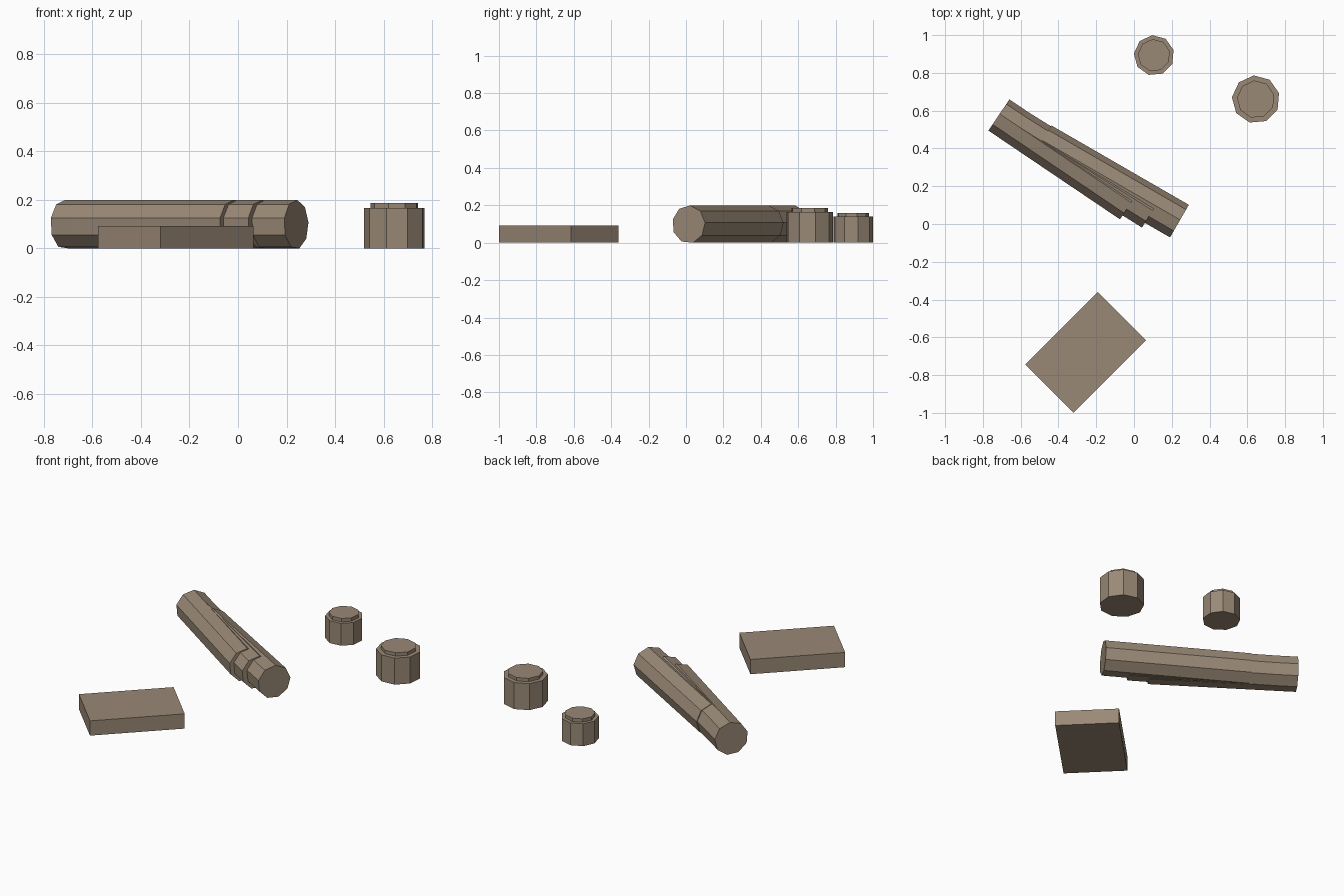
import bpy, bmesh, math
from mathutils import Matrix

if "Cube" in bpy.data.objects:
    bpy.data.objects.remove(bpy.data.objects["Cube"])

SIDES, TWIST = 9, math.radians(15)

wood = bpy.data.materials.new("brown_wood")
wood.diffuse_color = (0.32, 0.25, 0.18, 1)
wood.use_nodes = True
wood.node_tree.nodes["Principled BSDF"].inputs["Base Color"].default_value = wood.diffuse_color


def lathe(name, rings, matrix):
    """Closed nine-sided solid from (radius, height) rings along local z."""
    bm = bmesh.new()
    loops = []
    for r, h in rings:
        angles = [TWIST + 2 * math.pi * i / SIDES for i in range(SIDES)]
        loops.append([bm.verts.new((r * math.cos(a), r * math.sin(a), h)) for a in angles])
    for low, high in zip(loops, loops[1:]):
        for i in range(SIDES):
            j = (i + 1) % SIDES
            bm.faces.new((low[i], low[j], high[j], high[i]))
    bm.faces.new(loops[0][::-1])
    bm.faces.new(loops[-1])
    finish(name, bm, matrix)


def finish(name, bm, matrix):
    bm.transform(matrix)
    bmesh.ops.recalc_face_normals(bm, faces=bm.faces[:])
    mesh = bpy.data.meshes.new(name)
    bm.to_mesh(mesh)
    bm.free()
    mesh.materials.append(wood)
    bpy.context.collection.objects.link(bpy.data.objects.new(name, mesh))


# Stumps with a smaller raised cut face
for name, x, y, r, cap_r, h, top in (
        ("large_stump", 0.645, 0.66, 0.127, 0.10, 0.165, 0.186),
        ("small_stump", 0.106, 0.893, 0.107, 0.086, 0.139, 0.16)):
    lathe(name, [(r, 0), (r, h), (cap_r, h), (cap_r, top)],
          Matrix.Translation((x, y, 0)))

# Three overlapping fallen logs, fanned slightly
LOG_R, LOG_LEN = 0.1015, 0.84
# local x -> front side, local y -> up, local z -> along the log
lay_down = Matrix(((0, 0, 1, 0), (-1, 0, 0, 0), (0, 1, 0, 0), (0, 0, 0, 1)))
for name, x, y, turn in (
        ("left_log", -0.368, 0.341, -34),
        ("middle_log", -0.262, 0.287, -32),
        ("right_log", -0.124, 0.224, -30)):
    place = Matrix.Translation((x, y, LOG_R * math.sin(math.radians(75))))
    lathe(name, [(LOG_R, -LOG_LEN / 2), (LOG_R, LOG_LEN / 2)],
          place @ Matrix.Rotation(math.radians(turn), 4, 'Z') @ lay_down)

# Flat plank block
bm = bmesh.new()
bmesh.ops.create_cube(bm, size=1)
finish("plank_block", bm,
       Matrix.Translation((-0.256, -0.68, 0.046))
       @ Matrix.Rotation(math.radians(45), 4, 'Z')
       @ Matrix.Diagonal((0.543, 0.362, 0.092, 1)))
